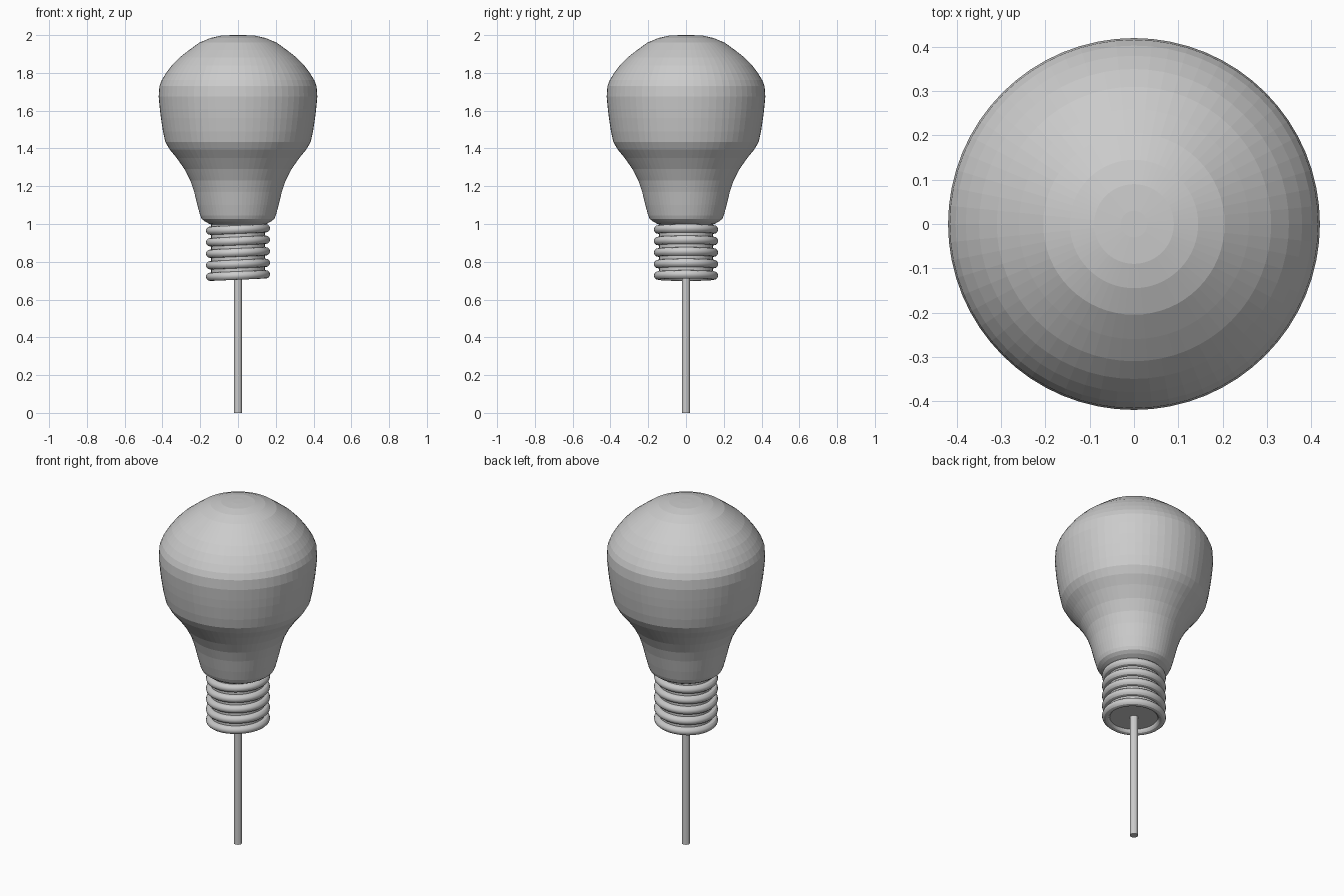
import bpy, bmesh, math

if "Cube" in bpy.data.objects:
    bpy.data.objects.remove(bpy.data.objects["Cube"])

SIDES = 64


def lathe(name, profile, sides):
    """Spin an (r, z) profile around z and cap both ends."""
    bm = bmesh.new()
    rings = []
    for r, z in profile:
        rings.append([bm.verts.new((r * math.cos(2 * math.pi * i / sides),
                                    r * math.sin(2 * math.pi * i / sides), z))
                      for i in range(sides)])
    for a, b in zip(rings, rings[1:]):
        for i in range(sides):
            j = (i + 1) % sides
            bm.faces.new((a[i], a[j], b[j], b[i]))
    bm.faces.new(rings[0][::-1])
    bm.faces.new(rings[-1])
    mesh = bpy.data.meshes.new(name)
    bm.to_mesh(mesh)
    bm.free()
    obj = bpy.data.objects.new(name, mesh)
    bpy.context.collection.objects.link(obj)
    return obj


# Glass bulb
lathe("glass_bulb", [
    (0.13, 0.995), (0.15, 1.0), (0.175, 1.013), (0.192, 1.027), (0.20, 1.045),
    (0.215, 1.10), (0.232, 1.17), (0.252, 1.23), (0.283, 1.29),
    (0.325, 1.35), (0.362, 1.395), (0.385, 1.435), (0.397, 1.49),
    (0.408, 1.56), (0.414, 1.61), (0.42, 1.675), (0.416, 1.73), (0.403, 1.763),
    (0.38, 1.80), (0.35, 1.84), (0.31, 1.881), (0.26, 1.92),
    (0.205, 1.96), (0.145, 1.985), (0.09, 1.997), (0.03, 2.0)], SIDES)

# Socket core behind the thread
lathe("socket_core", [(0.142, 0.722), (0.142, 1.01)], 48)

# Screw thread: slightly tilted stacked rings
for k in range(5):
    bpy.ops.mesh.primitive_torus_add(
        major_radius=0.148, minor_radius=0.022,
        major_segments=48, minor_segments=12,
        location=(0, 0, 0.727 + 0.061 * k),
        rotation=(0, math.radians(-2.5), 0))
    bpy.context.object.name = f"screw_thread_{k + 1}"
    bpy.ops.object.shade_smooth_by_angle()

# Thin stand rod
rod = lathe("stand_rod", [(0.022, 0.0), (0.022, 0.75)], 24)
